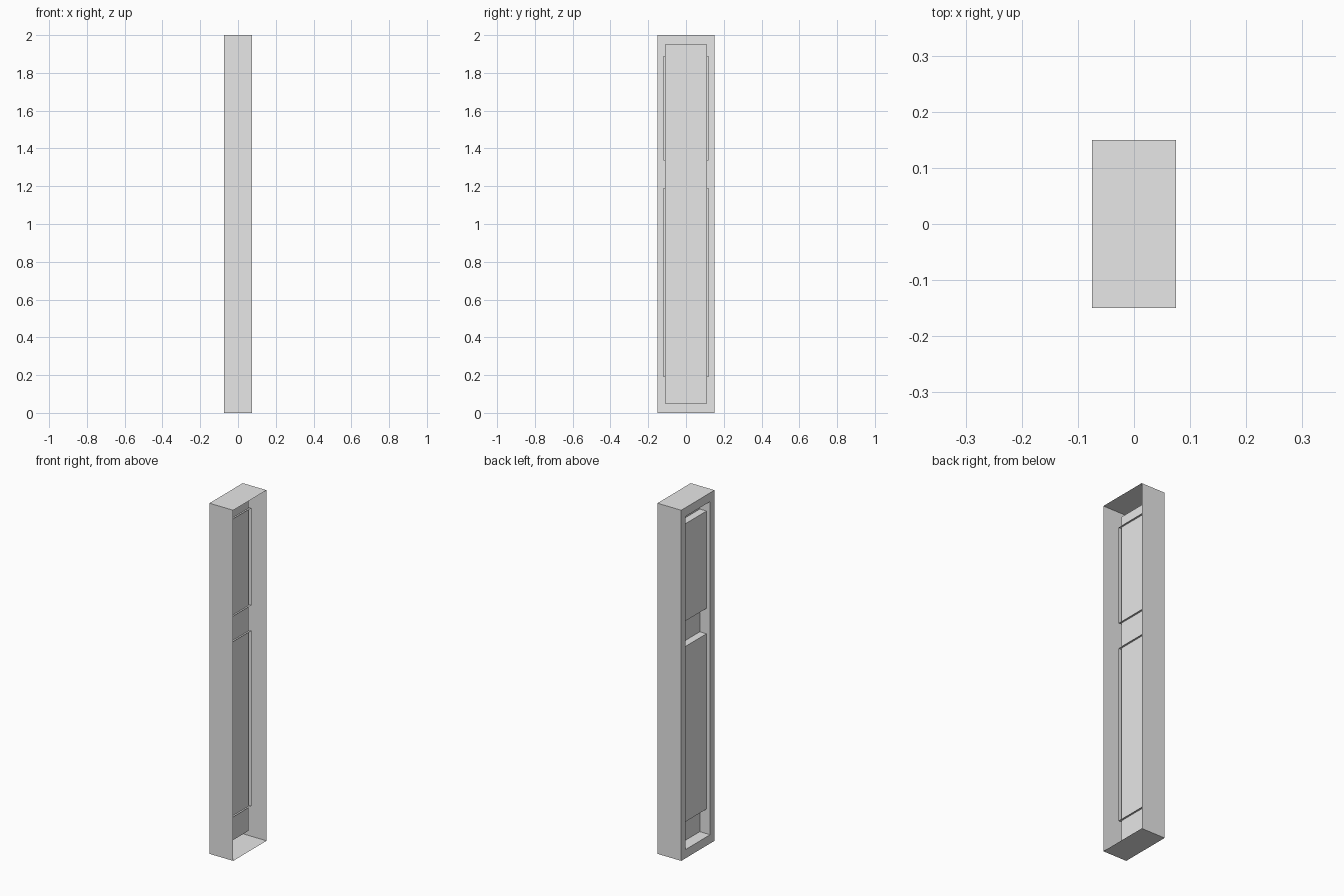
import bpy
import bmesh
from mathutils import Vector

cube = bpy.data.objects.get("Cube")
if cube:
    bpy.data.objects.remove(cube, do_unlink=True)

# Single plain grey
GREY = (0.8, 0.8, 0.8, 1.0)
mat = bpy.data.materials.new("plain grey")
mat.use_nodes = True
mat.diffuse_color = GREY
mat.node_tree.nodes["Principled BSDF"].inputs["Base Color"].default_value = GREY

HALF_X, HALF_Y, HEIGHT = 0.075, 0.15, 2.0
NICHE_Y, NICHE_LOW, NICHE_TOP = 0.11, 0.05, 1.95
FLOOR_X, PANEL_BACK = -0.01, 0.0
PANEL_FRONT = -0.052


def open_box(bm, xs, half_y, zs, open_side):
    """Thin-skinned box without the face that points along open_side in x."""
    made = bmesh.ops.create_cube(bm, size=1)["verts"]
    size = Vector((xs[1] - xs[0], 2 * half_y, zs[1] - zs[0]))
    centre = Vector((sum(xs) / 2, 0, sum(zs) / 2))
    bmesh.ops.scale(bm, vec=size, verts=made)
    bmesh.ops.translate(bm, vec=centre, verts=made)
    bm.normal_update()
    faces = {f for v in made for f in v.link_faces}
    lid = [f for f in faces if f.normal.x * open_side > 0.9]
    bmesh.ops.delete(bm, geom=lid, context='FACES_ONLY')
    return made


def finish(name, bm):
    mesh = bpy.data.meshes.new(name)
    bm.to_mesh(mesh)
    bm.free()
    mesh.materials.append(mat)
    obj = bpy.data.objects.new(name, mesh)
    bpy.context.collection.objects.link(obj)
    return obj


# Outer casing, open at +x, with a border around the niche opening at -x
bm = bmesh.new()
open_box(bm, (-HALF_X, HALF_X), HALF_Y, (0, HEIGHT), 1)
bm.normal_update()
face = next(f for f in bm.faces if f.normal.x < -0.9)
bmesh.ops.inset_individual(bm, faces=[face], thickness=0.04)
for v in face.verts:
    v.co.y = NICHE_Y if v.co.y > 0 else -NICHE_Y
    v.co.z = NICHE_TOP if v.co.z > 1 else NICHE_LOW
bmesh.ops.delete(bm, geom=[face], context='FACES_ONLY')
finish("casing", bm)

# Recessed niche, open at -x, facing inwards
bm = bmesh.new()
open_box(bm, (-HALF_X, FLOOR_X), NICHE_Y, (NICHE_LOW, NICHE_TOP), -1)
bmesh.ops.reverse_faces(bm, faces=bm.faces[:])
finish("niche", bm)

# Raised panels, open at the back and reaching just through the niche floor
for name, zs in (("lower_panel", (0.19, 1.19)), ("upper_panel", (1.335, 1.89))):
    bm = bmesh.new()
    open_box(bm, (PANEL_FRONT, PANEL_BACK), 0.12, zs, 1)
    finish(name, bm)
